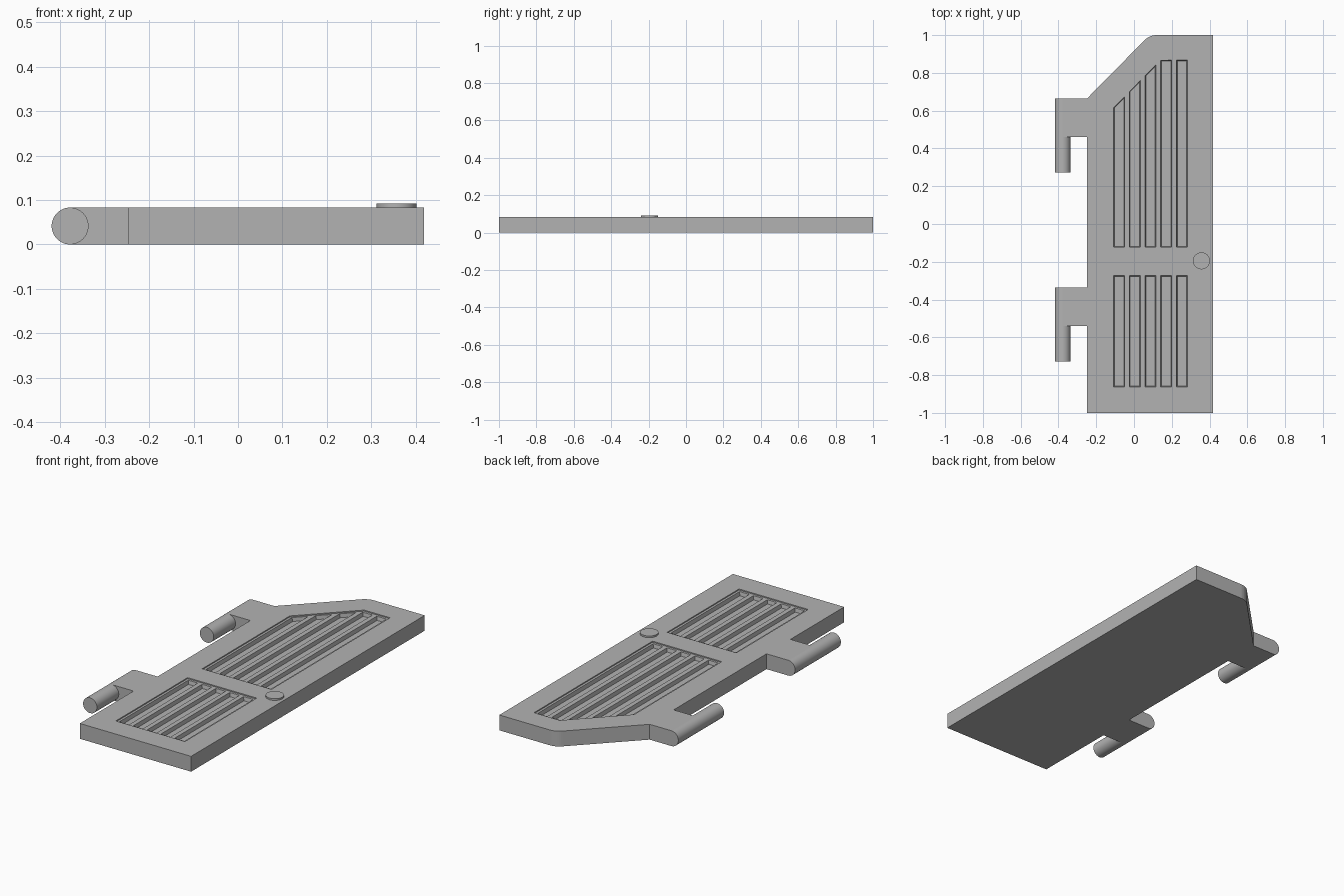
import bpy, bmesh, math
from mathutils import Matrix

cube = bpy.data.objects.get("Cube")
if cube:
    bpy.data.objects.remove(cube, do_unlink=True)

THICK = 0.083
R = THICK / 2
PIN_X = -0.378
EDGE_X = -0.248
LEDGE, RIM, SINK = 0.006, 0.012, 0.026    # panel step, margin, slot depth

grey = bpy.data.materials.new("plain grey")
grey.use_nodes = True
grey.diffuse_color = (0.45, 0.45, 0.45, 1)
grey.node_tree.nodes["Principled BSDF"].inputs["Base Color"].default_value = (0.45, 0.45, 0.45, 1)


def finish(name, bm):
    bmesh.ops.recalc_face_normals(bm, faces=bm.faces)
    mesh = bpy.data.meshes.new(name)
    bm.to_mesh(mesh)
    bm.free()
    mesh.materials.append(grey)
    obj = bpy.data.objects.new(name, mesh)
    bpy.context.collection.objects.link(obj)
    return obj


def prism(bm, low, high, z0, z1):
    """Solid between two matching outlines."""
    a = [bm.verts.new((x, y, z0)) for x, y in low]
    b = [bm.verts.new((x, y, z1)) for x, y in high]
    bm.faces.new(a)
    bm.faces.new(b)
    for i in range(len(a)):
        j = (i + 1) % len(a)
        bm.faces.new((a[i], a[j], b[j], b[i]))


def activate(obj):
    bpy.ops.object.select_all(action='DESELECT')
    obj.select_set(True)
    bpy.context.view_layer.objects.active = obj


def cylinder(name, radius, depth, matrix):
    bm = bmesh.new()
    bmesh.ops.create_cone(bm, cap_ends=True, segments=48, radius1=radius,
                          radius2=radius, depth=depth, matrix=matrix)
    obj = finish(name, bm)
    activate(obj)
    bpy.ops.object.shade_smooth_by_angle(angle=math.radians(30))
    return obj


def carve(target, cutter):
    mod = target.modifiers.new("carve", 'BOOLEAN')
    mod.operation = 'DIFFERENCE'
    mod.solver = 'EXACT'
    mod.object = cutter
    activate(target)
    bpy.ops.object.modifier_apply(modifier=mod.name)
    bpy.data.objects.remove(cutter, do_unlink=True)


# Door slab with hinge arms and a rounded, slanted top corner
hinges = [0.665, -0.335]
arm, pin_length = 0.205, 0.392
outline = [(0.419, -1), (0.419, 1)]
radius = 0.085
for i in range(9):
    t = math.radians(90 + 45 * i / 8)
    outline.append((0.118 + radius * math.cos(t), 1 - radius + radius * math.sin(t)))
for y in hinges:
    outline += [(EDGE_X, y), (PIN_X, y), (PIN_X, y - arm), (EDGE_X, y - arm)]
outline.append((EDGE_X, -1))
bm = bmesh.new()
prism(bm, outline, outline, 0, THICK)
slab = finish("door_slab", bm)

# Sunken panels, each with five tapered slots
LEFT, RIGHT = -0.12, 0.295


def slant(x):
    return 0.615 + (x - LEFT) * 1.02


upper = [(LEFT, -0.135), (RIGHT, -0.135), (RIGHT, 0.88), (0.14, 0.88), (LEFT, slant(LEFT))]
lower = [(LEFT, -0.875), (RIGHT, -0.875), (RIGHT, -0.26), (LEFT, -0.26)]
for panel in (upper, lower):
    bm = bmesh.new()
    prism(bm, panel, panel, THICK - LEDGE, THICK + 0.05)
    carve(slab, finish("panel_cutter", bm))


def slot(i, y0, y1, slanted, m):
    pitch = (RIGHT - LEFT) / 5
    x0, x1 = LEFT + pitch * i + m, LEFT + pitch * (i + 1) - m

    def top(x):
        return min(y1, slant(x)) - m if slanted else y1 - m
    return [(x0, y0 + m), (x1, y0 + m), (x1, top(x1)), (x0, top(x0))]


bm = bmesh.new()
for i in range(5):
    for y0, y1, slanted in ((-0.135, 0.88, True), (-0.875, -0.26, False)):
        prism(bm, slot(i, y0, y1, slanted, RIM + 0.005), slot(i, y0, y1, slanted, RIM - 0.003),
              THICK - SINK, THICK + 0.01)
carve(slab, finish("slot_cutter", bm))

# Hinge pins
for name, y in zip(("upper_hinge_pin", "lower_hinge_pin"), hinges):
    turn = Matrix.Rotation(math.pi / 2, 4, 'X')
    cylinder(name, R, pin_length, Matrix.Translation((PIN_X, y - pin_length / 2, R)) @ turn)

# Door knob
cylinder("door_knob", 0.045, 0.022, Matrix.Translation((0.357, -0.195, 0.081)))
